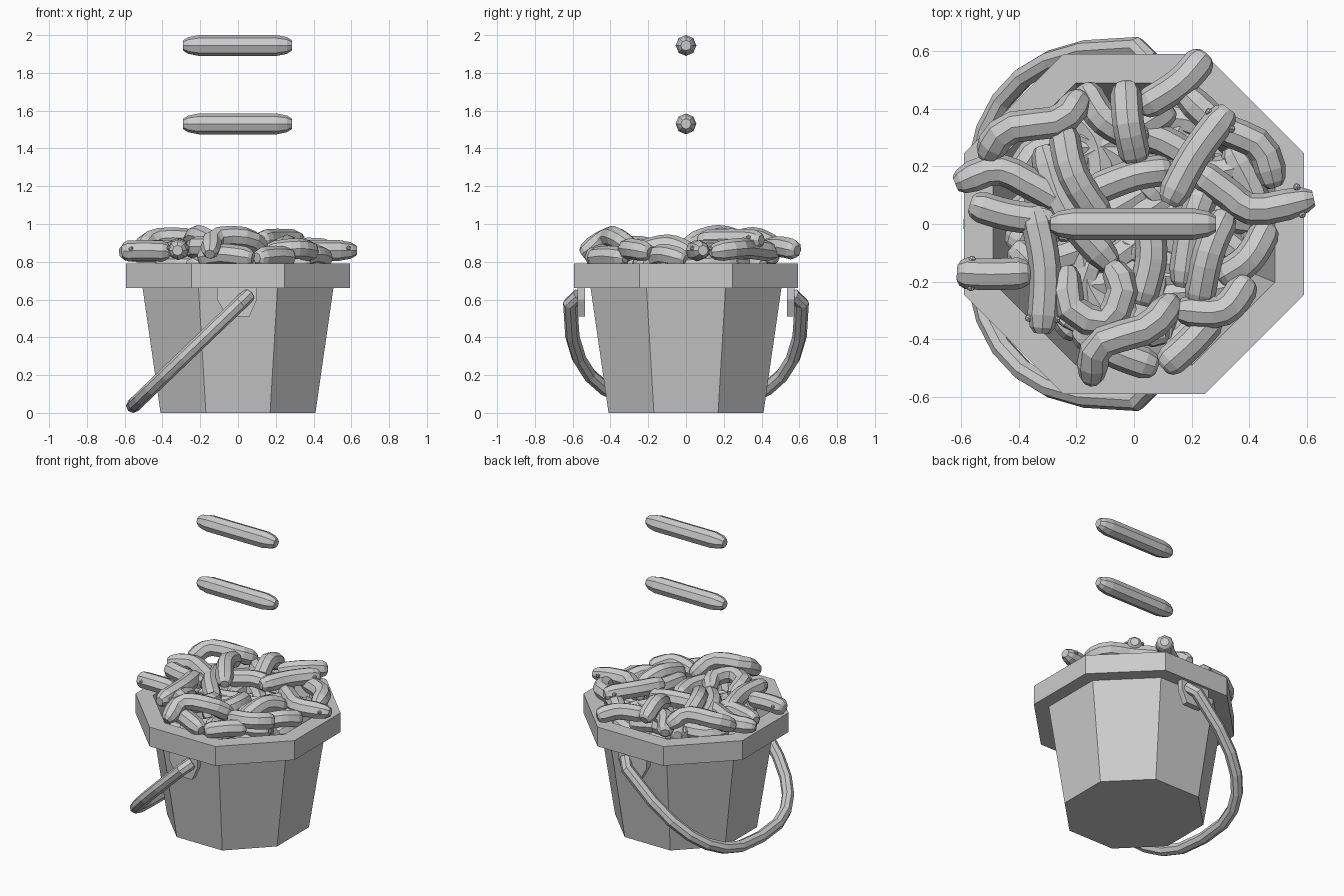
import bpy, bmesh, math, random
from mathutils import Vector

if "Cube" in bpy.data.objects:
    bpy.data.objects.remove(bpy.data.objects["Cube"])

random.seed(4)


def finish(name, bm):
    bmesh.ops.recalc_face_normals(bm, faces=bm.faces)
    me = bpy.data.meshes.new(name)
    bm.to_mesh(me)
    bm.free()
    ob = bpy.data.objects.new(name, me)
    bpy.context.collection.objects.link(ob)
    return ob


def loft(bm, rings):
    # skin closed rings of verts and cap both ends
    vs = [[bm.verts.new(p) for p in r] for r in rings]
    n = len(vs[0])
    for a, b in zip(vs, vs[1:]):
        for i in range(n):
            j = (i + 1) % n
            bm.faces.new((a[i], a[j], b[j], b[i]))
    bm.faces.new(vs[0])
    bm.faces.new(vs[-1])


def tube(bm, pts, radii, up, sides=8):
    rings = []
    for i, p in enumerate(pts):
        t = (pts[min(i + 1, len(pts) - 1)] - pts[max(i - 1, 0)]).normalized()
        s = t.cross(up).normalized()
        u = s.cross(t)
        rings.append([p + radii[i] * (math.cos(a) * s + math.sin(a) * u)
                      for a in (2 * math.pi * k / sides for k in range(sides))])
    loft(bm, rings)


def spline(pts, t):
    # Catmull-Rom point at t in 0..1
    p = [2 * pts[0] - pts[1]] + pts + [2 * pts[-1] - pts[-2]]
    f = t * (len(pts) - 1)
    i = min(int(f), len(pts) - 2)
    f -= i
    a, b, c, d = p[i:i + 4]
    return 0.5 * (2 * b + (c - a) * f + (2 * a - 5 * b + 4 * c - d) * f * f
                  + (3 * b - a - 3 * c + d) * f ** 3)


STEPS = (0, .045, .14, .26, .38, .5, .62, .74, .86, .955, 1)
TAPER = (.5, .8, 1, 1, 1, 1, 1, 1, 1, .8, .5)


def worm(name, pts, eyes=False, r=.055):
    pts = [Vector(p) for p in pts]
    bm = bmesh.new()
    tube(bm, [spline(pts, t) for t in STEPS], [r * k for k in TAPER], Vector((0, 0, 1)))
    if eyes:
        d = (pts[1] - pts[0]).normalized()
        side = d.cross(Vector((0, 0, 1))).normalized()
        for s in (-1, 1):
            g = bmesh.ops.create_icosphere(bm, subdivisions=1, radius=.014)
            bmesh.ops.translate(bm, verts=g['verts'],
                                vec=pts[0] + d * .05 + side * s * .049 + Vector((0, 0, .012)))
    return finish(name, bm)


# octagonal bucket with thick rim and hollow inside: (apothem, z)
bm = bmesh.new()
profile = [(.41, 0), (.505, .66), (.592, .66), (.592, .79), (.49, .79), (.39, .05)]
loft(bm, [[(a / math.cos(math.pi / 8) * math.cos(math.pi / 8 + k * math.pi / 4),
            a / math.cos(math.pi / 8) * math.sin(math.pi / 8 + k * math.pi / 4), z)
           for k in range(8)] for a, z in profile])
finish("bucket", bm)

# handle lugs hanging below the rim
lug = [(-.11, .665), (-.11, .6), (-.06, .51), (.06, .51), (.1, .6), (.1, .665)]
for s, name in ((-1, "front_lug"), (1, "back_lug")):
    bm = bmesh.new()
    loft(bm, [[(x, s * y, z) for x, z in lug] for y in (.535, .575)])
    finish(name, bm)

# handle: full rounded loop hanging to the left, ends turned in to the lugs
pivot, down = Vector((.055, 0, .622)), Vector((-.72, 0, -.69)).normalized()
side = Vector((0, 1, 0))
path = [pivot + side * .565]
for k in range(15):
    a = math.pi * k / 14
    c, s = math.cos(a), max(0, math.sin(a))
    path.append(pivot + down * (.06 + .785 * s ** .75)
                + side * .613 * math.copysign(abs(c) ** .75, c))
path.append(pivot - side * .565)
bm = bmesh.new()
tube(bm, path, [.038] * len(path), down.cross(side))
finish("handle", bm)

# worms around the edge of the pile: (end z, middle z, eyes, plan points)
edge_worms = [
    (.86, .88, 0, [(.25, .59), (.16, .49), (.02, .4)]),
    (.86, .92, 0, [(-.18, .45), (-.26, .36), (-.44, .33), (-.52, .23)]),
    (.85, .86, 0, [(-.62, .14), (-.48, .19), (-.36, .14), (-.22, .06)]),
    (.85, .85, 0, [(-.57, .07), (-.43, .03), (-.27, .01)]),
    (.855, .86, 1, [(-.615, -.17), (-.5, -.175), (-.36, -.17)]),
    (.86, .87, 1, [(-.32, -.38), (-.31, -.15), (-.35, .06)]),
    (.85, .87, 0, [(.15, -.3), (.31, -.3), (.4, -.19)]),
    (.82, .83, 0, [(.1, -.5), (.2, -.41), (.28, -.32)]),
    (.81, .84, 0, [(.3, -.19), (.4, -.12), (.47, 0)]),
    (.86, .86, 1, [(.625, .09), (.42, .05), (.32, .11), (.2, .2)]),
    (.85, .87, 0, [(.49, .13), (.44, .27), (.3, .34), (.15, .48)]),
    (.82, .84, 0, [(.08, -.5), (-.08, -.44), (-.2, -.36)]),
    (.82, .85, 0, [(-.18, .48), (-.1, .36), (.04, .29)]),
]
# worms on top of the heap
top_worms = [
    (.87, .93, 0, [(-.03, .49), (-.02, .35), (.01, .21)]),
    (.85, .88, 0, [(-.23, -.15), (-.22, -.29), (-.1, -.34), (-.04, -.23), (-.08, -.14)]),
    (.84, .925, 0, [(-.15, -.55), (-.12, -.42), (.05, -.36), (.14, -.26)]),
    (.84, .89, 0, [(.22, -.29), (.26, -.1), (.32, .04)]),
    (.915, .92, 1, [(.33, .4), (.21, .24), (.12, .07)]),
    (.87, .89, 0, [(.13, .19), (0, .17), (-.16, .11)]),
    (.89, .94, 0, [(-.25, .34), (-.21, .17), (-.1, 0)]),
    (.83, .84, 0, [(.05, .02), (.06, -.12), (.02, -.28)]),
    (.83, .84, 0, [(.25, .13), (.2, -.02), (.17, -.22)]),
    (.83, .86, 0, [(-.32, .27), (-.24, .05), (-.07, -.15)]),
]
for group, label in ((edge_worms, "edge_worm"), (top_worms, "top_worm")):
    for i, (z0, z1, eyes, plan) in enumerate(group):
        last = len(plan) - 1
        worm(f"{label}_{i + 1}",
             [(x, y, z0 if k in (0, last) else z1) for k, (x, y) in enumerate(plan)], eyes)

# buried worms filling the bucket below
for i in range(46):
    a, r = i * 2.4, .39 * math.sqrt((i % 23 + .5) / 23)
    c = Vector((r * math.cos(a), r * math.sin(a), .775 if i < 23 else .69))
    t = random.uniform(0, math.pi)
    d = Vector((math.cos(t), math.sin(t), random.uniform(-.1, .1)))
    bend = Vector((-d.y, d.x, 0)) * random.uniform(-.08, .08)
    pts = [c - d * .22, c + bend, c + d * .22]
    for p in pts:
        k = min(1, .43 / max(.01, math.hypot(p.x, p.y)))
        p.x, p.y = p.x * k, p.y * k
    worm(f"buried_worm_{i + 1}", pts)

# two straight worms floating above
for z, name in ((1.53, "lower_straight_worm"), (1.945, "upper_straight_worm")):
    worm(name, [(-.29, 0, z), (0, 0, z), (.285, 0, z)])
